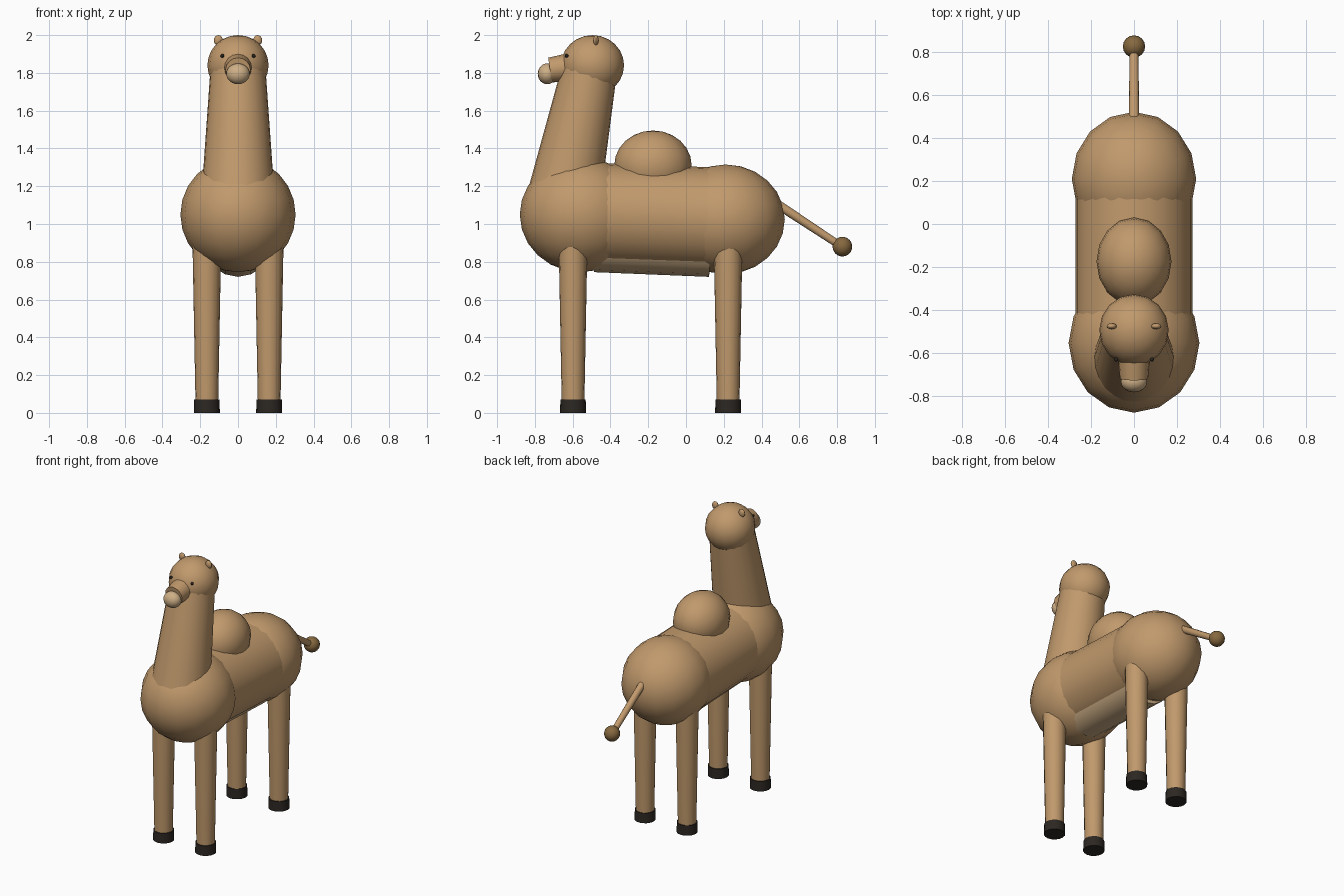
import bpy, math
from mathutils import Vector

if "Cube" in bpy.data.objects:
    bpy.data.objects.remove(bpy.data.objects["Cube"])


def material(name, rgb):
    m = bpy.data.materials.new(name)
    m.diffuse_color = (*rgb, 1)
    m.use_nodes = True
    m.node_tree.nodes["Principled BSDF"].inputs["Base Color"].default_value = m.diffuse_color
    return m


COAT = material("coat", (0.53, 0.32, 0.15))
PALE = material("pale_coat", (0.62, 0.43, 0.24))
TUFT = material("dark_coat", (0.24, 0.14, 0.05))
HOOF = material("hoof", (0.025, 0.02, 0.016))


def finish(name, mat):
    ob = bpy.context.object
    ob.name = name
    ob.data.materials.append(mat)
    bpy.ops.object.shade_smooth_by_angle(angle=math.radians(40))
    return ob


def ball(name, loc, radii, mat=COAT, seg=16, rings=12):
    bpy.ops.mesh.primitive_uv_sphere_add(segments=seg, ring_count=rings, radius=1, location=loc)
    bpy.context.object.scale = radii
    bpy.ops.object.transform_apply(location=False, rotation=False, scale=True)
    return finish(name, mat)


def limb(name, a, b, r1, r2, mat=COAT, seg=16):
    a, b = Vector(a), Vector(b)
    bpy.ops.mesh.primitive_cone_add(vertices=seg, radius1=r1, radius2=r2,
                                    depth=(b - a).length, location=(a + b) / 2)
    bpy.context.object.rotation_euler = (b - a).to_track_quat('Z', 'Y').to_euler()
    return finish(name, mat)


# Body
ball("chest", (0, -0.555, 1.05), (0.305, 0.325, 0.305))
ball("rump", (0, 0.21, 1.025), (0.29, 0.313, 0.29))
limb("torso", (0, -0.56, 1.055), (0, 0.21, 1.025), 0.272, 0.272, seg=24)
limb("belly", (0, -0.48, 0.925), (0, 0.13, 0.9), 0.18, 0.18, PALE)
ball("hump", (0, -0.175, 1.31), (0.175, 0.205, 0.185))

# Neck and head
limb("neck", (0, -0.655, 1.1), (0, -0.51, 1.82), 0.197, 0.146, seg=24)
ball("head", (0, -0.495, 1.84), (0.162, 0.167, 0.16))
limb("muzzle", (0, -0.58, 1.835), (0, -0.72, 1.815), 0.078, 0.066)
ball("nose", (0, -0.735, 1.795), (0.062, 0.05, 0.055), PALE)

# Paired parts
for side, s in (("left", 1), ("right", -1)):
    ball(f"ear_{side}", (s * 0.104, -0.477, 1.972), (0.024, 0.014, 0.028), seg=12, rings=8)
    ball(f"eye_{side}", (s * 0.083, -0.632, 1.89), (0.01, 0.01, 0.01), HOOF, 8, 6)
    for end, y in (("front", -0.598), ("hind", 0.223)):
        limb(f"{end}_leg_{side}", (s * 0.165, y, 0.05), (s * 0.165, y, 0.95), 0.06, 0.077)
        limb(f"{end}_hoof_{side}", (s * 0.165, y, 0), (s * 0.165, y, 0.07), 0.069, 0.067, HOOF)

# Tail
limb("tail", (0, 0.46, 1.12), (0, 0.825, 0.88), 0.025, 0.02, seg=12)
ball("tail_tuft", (0, 0.828, 0.88), (0.052, 0.052, 0.052), TUFT)
